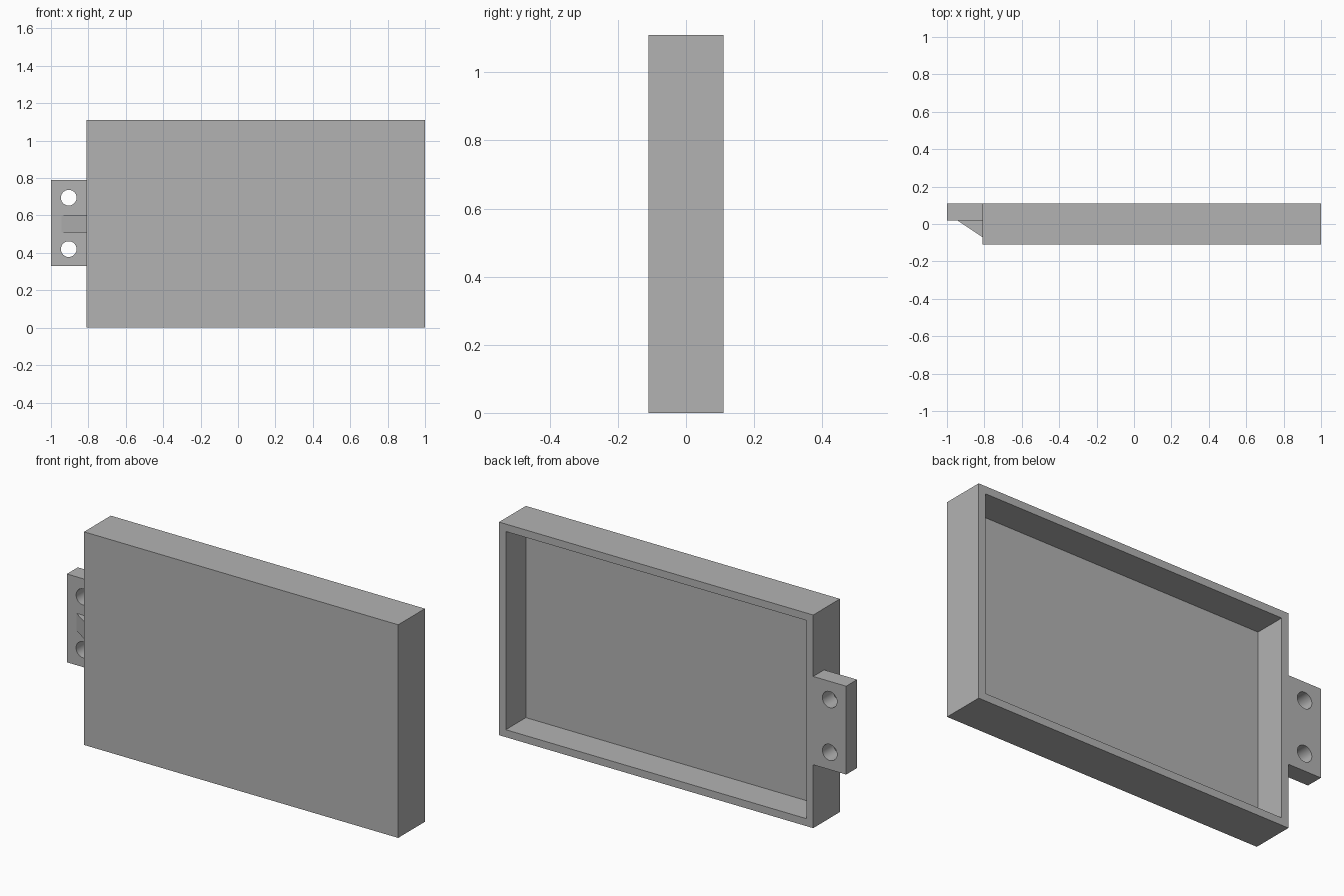
import bpy
import bmesh
import math
from mathutils import Vector

cube = bpy.data.objects.get("Cube")
if cube:
    bpy.data.objects.remove(cube, do_unlink=True)

GREY = (0.45, 0.45, 0.45, 1.0)
grey = bpy.data.materials.new("plain_grey")
grey.use_nodes = True
grey.diffuse_color = GREY
grey.node_tree.nodes["Principled BSDF"].inputs["Base Color"].default_value = GREY


def finish(name, bm):
    bmesh.ops.recalc_face_normals(bm, faces=bm.faces[:])
    mesh = bpy.data.meshes.new(name)
    bm.to_mesh(mesh)
    bm.free()
    mesh.materials.append(grey)
    obj = bpy.data.objects.new(name, mesh)
    bpy.context.collection.objects.link(obj)
    return obj


def box(low, high):
    bm = bmesh.new()
    bmesh.ops.create_cube(bm, size=1)
    low, high = Vector(low), Vector(high)
    for v in bm.verts:
        v.co = (low + high) / 2 + v.co * (high - low)
    return bm


LEFT, BACK, TOP = -0.81, 0.11, 1.11
WALL = 0.055

# Tray: a box whose back face is inset and pushed in to leave a thin front panel
bm = box((LEFT, -BACK, 0), (1, BACK, TOP))
back = max(bm.faces, key=lambda f: f.calc_center_median().y)
bmesh.ops.inset_region(bm, faces=[back], thickness=WALL)
floor = bmesh.ops.extrude_discrete_faces(bm, faces=[back])["faces"][0]
bmesh.ops.translate(bm, verts=floor.verts[:], vec=(0, WALL - 2 * BACK, 0))
finish("tray", bm)

# Mounting tab, flush with the back
tab = finish("mounting_tab", box((-1, 0.02, 0.33), (LEFT, BACK, 0.79)))

# Two screw holes through the tab
for label, z in (("lower", 0.42), ("upper", 0.695)):
    bpy.ops.mesh.primitive_cylinder_add(
        vertices=48, radius=0.042, depth=0.4,
        location=(-0.905, 0.06, z), rotation=(math.pi / 2, 0, 0))
    cutter = bpy.context.object
    cutter.name = label + "_hole_cutter"
    cutter.data.materials.append(grey)
    cutter.hide_render = True
    cutter.hide_set(True)
    cut = tab.modifiers.new(label + "_hole", "BOOLEAN")
    cut.operation = "DIFFERENCE"
    cut.solver = "EXACT"
    cut.object = cutter

# Apply the holes, remove the cutters, then smooth the hole walls
bpy.context.view_layer.update()
holed = bpy.data.meshes.new_from_object(
    tab.evaluated_get(bpy.context.evaluated_depsgraph_get()))
tab.modifiers.clear()
tab.data = holed
for label in ("lower", "upper"):
    bpy.data.objects.remove(bpy.data.objects[label + "_hole_cutter"])
bpy.ops.object.select_all(action="DESELECT")
bpy.context.view_layer.objects.active = tab
tab.select_set(True)
bpy.ops.object.shade_smooth_by_angle(angle=math.radians(30))

# Triangular gusset bracing the tab against the tray
bm = bmesh.new()
outline = [(-0.945, 0.02), (LEFT, 0.02), (LEFT, -0.07)]
face = bm.faces.new([bm.verts.new((x, y, 0.51)) for x, y in outline])
side = bmesh.ops.extrude_face_region(bm, geom=[face])["geom"]
bmesh.ops.translate(bm, vec=(0, 0, 0.09),
                    verts=[g for g in side if isinstance(g, bmesh.types.BMVert)])
finish("gusset", bm)
